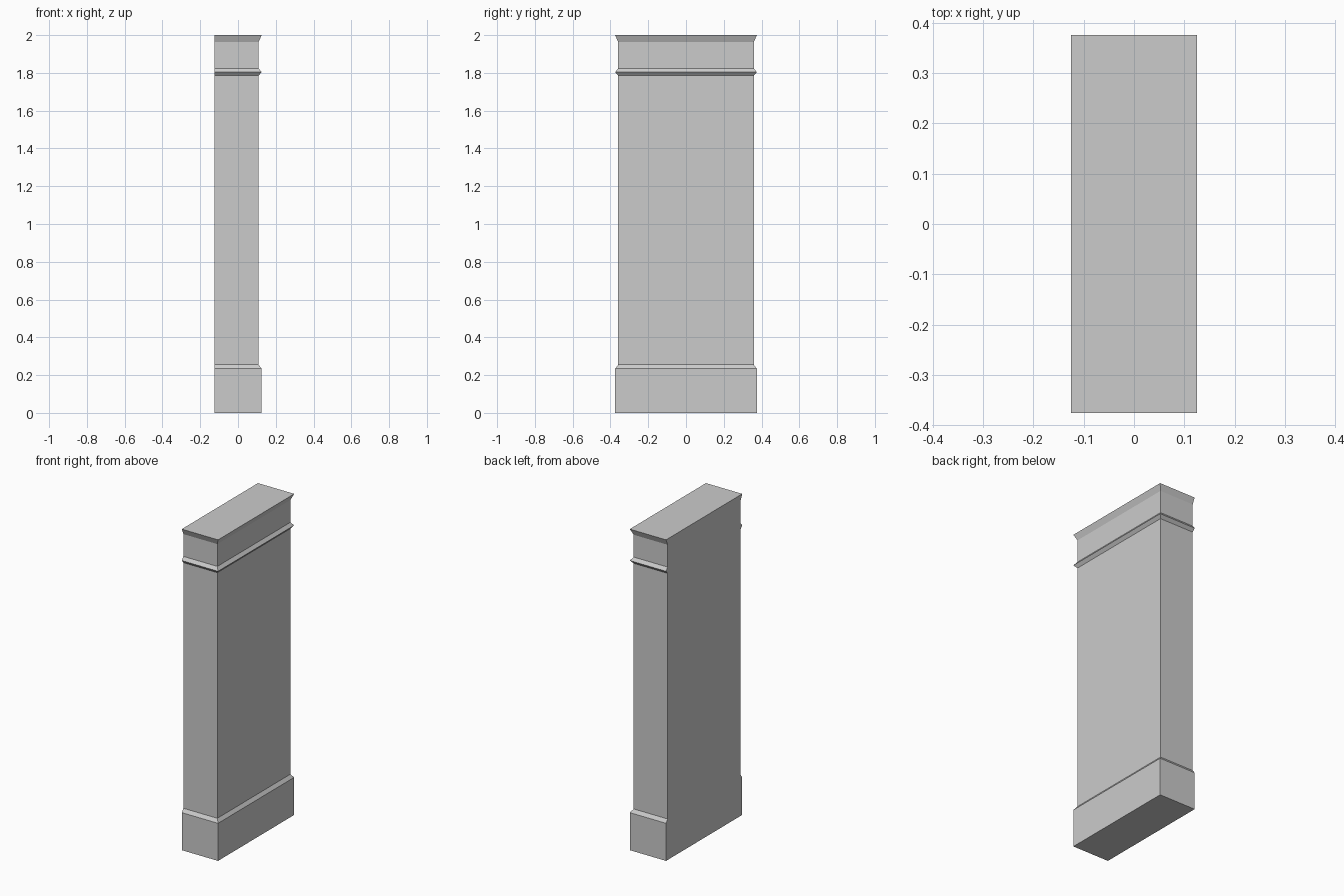
import bpy, bmesh

if "Cube" in bpy.data.objects:
    bpy.data.objects.remove(bpy.data.objects["Cube"])

BACK, FRONT, HALF = -0.125, 0.125, 0.375   # flat back, widest face, half width
IN = 0.016                                 # inset of the shaft

# Moulding profile: (inset, height); the back stays flat
profile = [(0, 0), (0, 0.234), (IN, 0.255),          # plinth with chamfer
           (IN, 1.785), (0, 1.804), (IN, 1.824),     # collar ridge
           (IN, 1.963), (0, 2.0)]                    # flared cap

bm = bmesh.new()
rings = []
for d, z in profile:
    x, y = FRONT - d, HALF - d
    rings.append([bm.verts.new(p) for p in
                  ((BACK, -y, z), (x, -y, z), (x, y, z), (BACK, y, z))])

# Front and two sides, ring to ring
for a, b in zip(rings, rings[1:]):
    for i in range(3):
        bm.faces.new((a[i], a[i + 1], b[i + 1], b[i]))

# Bottom, top and one flat back outline
bm.faces.new(rings[0][::-1])
bm.faces.new(rings[-1])
bm.faces.new([r[0] for r in rings] + [r[3] for r in reversed(rings)])
bmesh.ops.recalc_face_normals(bm, faces=bm.faces)

mesh = bpy.data.meshes.new("pilaster")
bm.to_mesh(mesh)
bm.free()
bpy.context.collection.objects.link(bpy.data.objects.new("pilaster", mesh))
